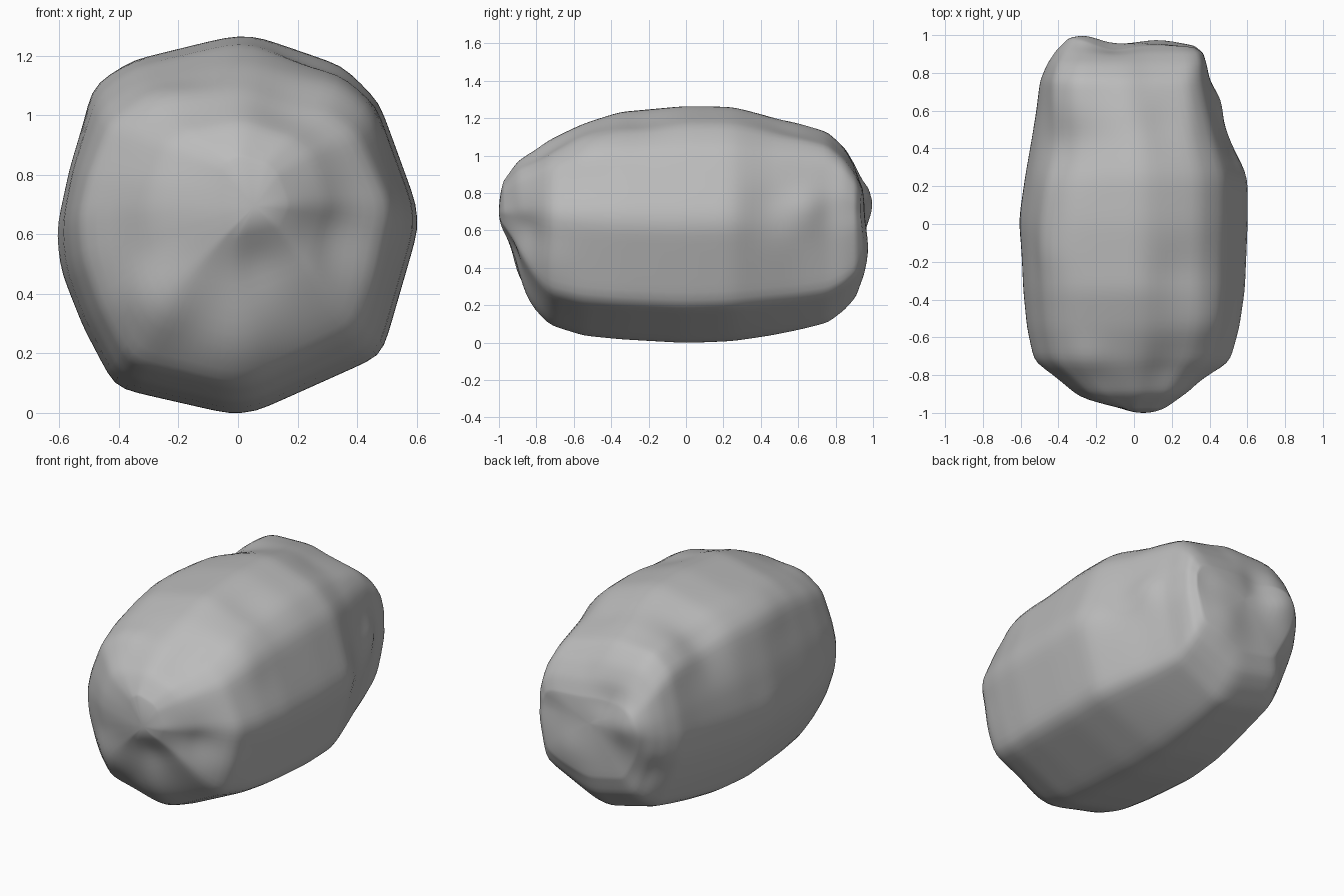
import bpy
import bmesh
import math
from mathutils import Vector

cube = bpy.data.objects.get("Cube")
if cube:
    bpy.data.objects.remove(cube, do_unlink=True)

SEGMENTS = 88
RINGS = 70
CAP_STEPS = 8

# Stations along the boulder: y, left x, right x, bottom z, top z
STATIONS = [
    (-.975, -.06, .17, .59, .87), (-.9, -.28, .31, .4, .98),
    (-.8, -.42, .42, .2, 1.05), (-.73, -.53, .51, .1, 1.1),
    (-.55, -.57, .56, .04, 1.18), (-.35, -.59, .59, .02, 1.245),
    (0, -.605, .605, 0, 1.275), (.25, -.58, .605, .01, 1.27),
    (.45, -.545, .53, .04, 1.22), (.6, -.52, .46, .07, 1.19),
    (.76, -.5, .4, .11, 1.14), (.85, -.46, .385, .18, 1.05),
    (.91, -.41, .37, .25, .95), (.945, -.34, .33, .36, .85),
]

# Faceted cross-sections in the x-z plane, middle and boxier tail
MIDDLE = [
    (.06, .01), (.48, .2), (.6, .62), (.597, .7), (.47, 1.05), (.35, 1.17),
    (.06, 1.27), (-.02, 1.27), (-.35, 1.19), (-.48, 1.1), (-.565, .82),
    (-.6, .63), (-.587, .48), (-.52, .3), (-.41, .09), (-.02, 0),
]
TAIL = [
    (.06, .01), (.51, .18), (.6, .55), (.6, .82), (.55, 1.06), (.46, 1.15),
    (.1, 1.21), (-.05, 1.26), (-.38, 1.27), (-.52, 1.13), (-.58, .8),
] + MIDDLE[11:]

# Hollows (negative) and knobs (positive): position, radius, height
NOSE_RELIEF = [
    ((.3, -.83, .63), .13, -.045), ((.07, -.92, .5), .11, -.025),
    ((0, -.8, .26), .13, .025), ((-.27, -.8, .4), .13, .055),
    ((.4, -.7, .46), .12, .015), ((.17, -.72, 1), .14, -.035),
    ((-.25, -.7, 1.08), .09, .02), ((-.25, -.87, .75), .18, .02),
    ((.38, -.5, 1.03), .13, .025), ((.25, -.25, 1.19), .15, -.02),
    ((-.45, -.15, 1.12), .12, .015),
]
TAIL_RELIEF = [
    ((.17, .55, 1.2), .14, -.02), ((-.4, .4, 1.1), .17, -.04),
    ((.52, .45, .72), .13, -.03), ((.44, .64, .72), .09, .025),
    ((-.12, .93, .84), .11, -.03), ((.13, .95, .5), .13, .025),
    ((-.4, .9, .43), .11, -.03), ((-.27, .95, .75), .12, .055),
    ((.3, .94, .72), .09, -.015), ((-.58, .05, .58), .13, .01),
]


def resample(points, count):
    """Spread points evenly along a closed outline."""
    loop = points + points[:1]
    lengths = [(b - a).length for a, b in zip(loop, loop[1:])]
    result = []
    for i in range(count):
        d = sum(lengths) * i / count
        k = 0
        while d > lengths[k]:
            d -= lengths[k]
            k += 1
        result.append(loop[k].lerp(loop[k + 1], d / lengths[k]))
    return result


def extents(y):
    """Interpolate the left, right, bottom and top limits at y."""
    for a, b in zip(STATIONS, STATIONS[1:]):
        if y <= b[0]:
            break
    t = min(1, max(0, (y - a[0]) / (b[0] - a[0])))
    return [p + (q - p) * t for p, q in zip(a[1:], b[1:])]


def outline(y):
    """Blend the cross-section from the middle to the tail."""
    t = min(1, max(0, (y - .45) / .4))
    return resample([Vector(a).lerp(Vector(b), t)
                     for a, b in zip(MIDDLE, TAIL)], SEGMENTS)


def ring(bm, y, scale=1.0, push=0.0):
    """Add one cross-section, optionally shrunk to close an end."""
    left, right, bottom, top = extents(y)
    mid_x, mid_z = (left + right) / 2, .635 + .07 * y * y
    verts = []
    for p in outline(y):
        u, v = p.x / .6, (p.y - .635) / .635
        x = u * (right if u > 0 else -left)
        z = mid_z + v * (top - mid_z if v > 0 else mid_z - bottom)
        x = mid_x + (x - mid_x) * scale
        z = mid_z + (z - mid_z) * scale
        verts.append(bm.verts.new((x, y + push, z)))
    return verts


# Loft the body, with both ends closed by shrinking rings
bm = bmesh.new()
start, end = STATIONS[0][0], STATIONS[-1][0]
shrink = [k / CAP_STEPS for k in range(1, CAP_STEPS)]
rings = [ring(bm, start, s, -.025 * (1 - s * s)) for s in shrink]
for i in range(RINGS + 1):
    # Closer spacing near the ends
    t = .5 - .5 * math.cos(math.pi * i / RINGS)
    rings.append(ring(bm, start + (end - start) * t))
rings += [ring(bm, end, s, .01 * (1 - s * s)) for s in reversed(shrink)]
for a, b in zip(rings, rings[1:]):
    for i in range(SEGMENTS):
        j = (i + 1) % SEGMENTS
        bm.faces.new((a[i], a[j], b[j], b[i]))
for cap in (rings[0], rings[-1]):
    face = bm.faces.new(cap)
    bmesh.ops.poke(bm, faces=[face])
bmesh.ops.recalc_face_normals(bm, faces=bm.faces[:])
bm.normal_update()

# Press in the hollows and raise the knobs
for v in bm.verts:
    offset = 0
    for centre, radius, height in NOSE_RELIEF + TAIL_RELIEF:
        d = (v.co - Vector(centre)).length / radius
        offset += height * math.exp(-d * d)
    v.co += v.normal * offset

# Soften the facet edges
for _ in range(3):
    bmesh.ops.smooth_vert(bm, verts=bm.verts[:], factor=.5,
                          use_axis_x=True, use_axis_y=True, use_axis_z=True)

# Rest the boulder on the ground
ground = min(v.co.z for v in bm.verts)
bmesh.ops.translate(bm, verts=bm.verts[:], vec=(0, 0, -ground))

mesh = bpy.data.meshes.new("boulder")
bm.to_mesh(mesh)
bm.free()
boulder = bpy.data.objects.new("boulder", mesh)
bpy.context.collection.objects.link(boulder)

# Plain stone colour
stone = bpy.data.materials.new("stone_grey")
stone.use_nodes = True
colour = (.5, .5, .5, 1)
stone.diffuse_color = colour
stone.node_tree.nodes["Principled BSDF"].inputs["Base Color"].default_value = colour
mesh.materials.append(stone)

bpy.ops.object.select_all(action="DESELECT")
boulder.select_set(True)
bpy.context.view_layer.objects.active = boulder
bpy.ops.object.shade_smooth_by_angle(angle=math.radians(40))
